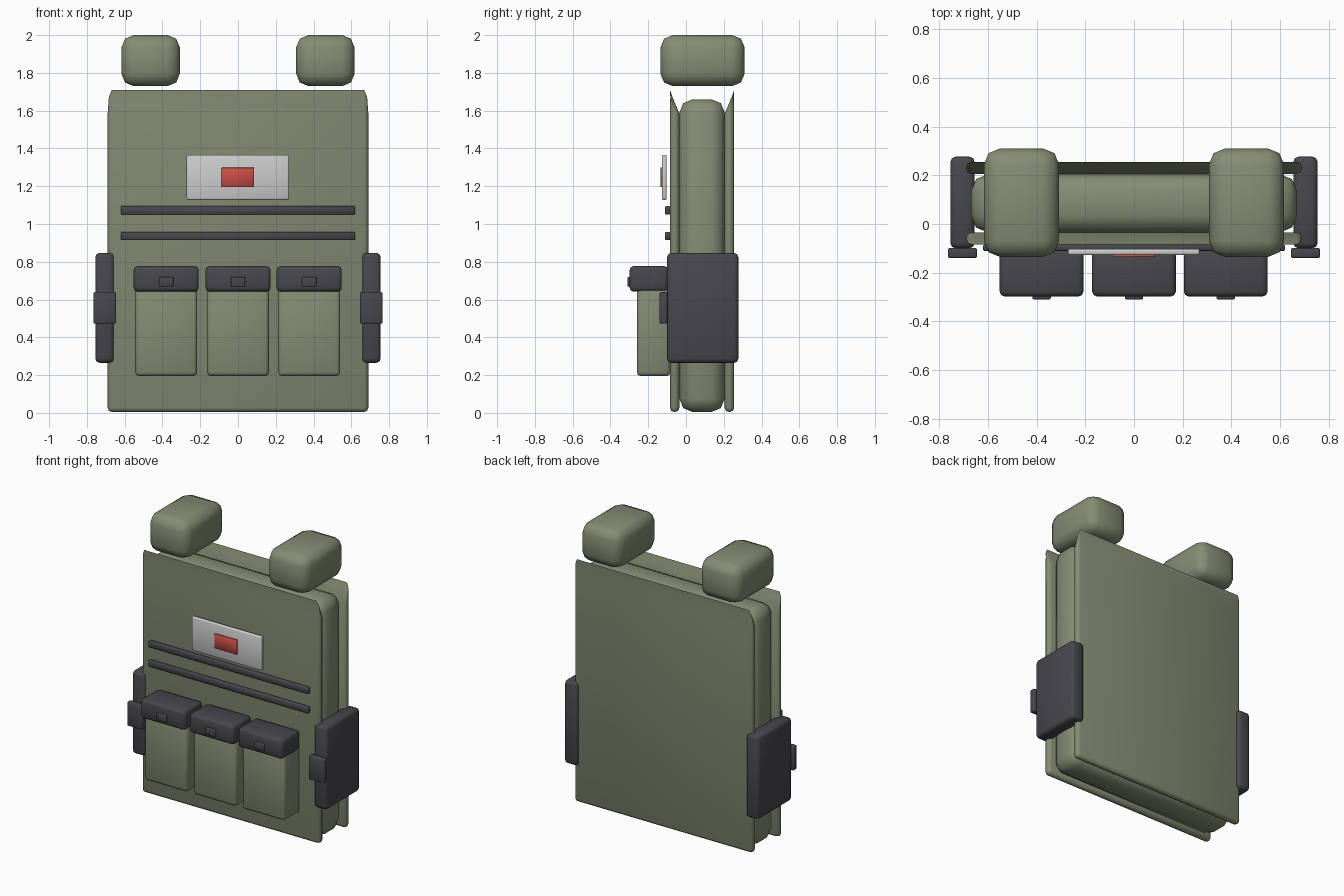
import bpy, bmesh, math

if "Cube" in bpy.data.objects:
    bpy.data.objects.remove(bpy.data.objects["Cube"])


def material(name, rgb):
    m = bpy.data.materials.new(name)
    m.diffuse_color = (*rgb, 1)
    m.use_nodes = True
    m.node_tree.nodes["Principled BSDF"].inputs["Base Color"].default_value = m.diffuse_color
    return m


OLIVE = material("olive fabric", (0.235, 0.265, 0.175))
DARK = material("dark grey gear", (0.064, 0.062, 0.072))
WHITE = material("pale grey label", (0.61, 0.61, 0.61))
RED = material("red label", (0.58, 0.075, 0.06))


def rounded_box(name, x, y, z, mat, bevel=0.0, segments=2, shape=None):
    """Box from (min, max) ranges with rounded edges and optional reshaping."""
    bm = bmesh.new()
    bmesh.ops.create_cube(bm, size=1)
    for v in bm.verts:
        v.co = [lo + (c + 0.5) * (hi - lo) for c, (lo, hi) in zip(v.co, (x, y, z))]
    if bevel:
        bmesh.ops.bevel(bm, geom=bm.edges[:], offset=bevel, segments=segments,
                        profile=0.5, affect='EDGES')
    if shape:
        for v in bm.verts:
            shape(v.co)
        bmesh.ops.remove_doubles(bm, verts=bm.verts[:], dist=0.0008)
    bmesh.ops.recalc_face_normals(bm, faces=bm.faces[:])
    mesh = bpy.data.meshes.new(name)
    bm.to_mesh(mesh)
    bm.free()
    mesh.materials.append(mat)
    ob = bpy.data.objects.new(name, mesh)
    bpy.context.collection.objects.link(ob)
    bpy.ops.object.select_all(action='DESELECT')
    ob.select_set(True)
    bpy.context.view_layer.objects.active = ob
    bpy.ops.object.shade_smooth_by_angle(angle=math.radians(50))
    return ob


# Padded core
rounded_box("padded_core", (-0.67, 0.67), (-0.035, 0.205), (0.005, 1.66), OLIVE, 0.07)

# Outer panels, with the top drawn to a thin edge on the outer side
TOP, BEVEL = 1.71, 0.022


def taper_to(outer):
    def shape(co):
        t = (co.z - (TOP - BEVEL)) / BEVEL
        if t > -0.01:
            t = min(max(t, 0), 1)
            co.z = 1.585 + t * (TOP - 1.585)
            co.y = outer + (co.y - outer) * (1 - t)
    return shape


for name, y, outer in (("front_panel", (-0.085, -0.035), -0.085),
                       ("back_panel", (0.205, 0.255), 0.255)):
    rounded_box(name, (-0.69, 0.69), y, (0.005, TOP), OLIVE, BEVEL, 2, taper_to(outer))

# Shoulder pads, side plates and their buckles
for side, s in (("left", -1), ("right", 1)):
    def span(a, b):
        return tuple(sorted((s * a, s * b)))
    rounded_box(side + "_shoulder_pad", span(0.308, 0.617), (-0.135, 0.31),
                (1.73, 2.0), OLIVE, 0.065)
    rounded_box(side + "_side_plate", span(0.655, 0.755), (-0.10, 0.277),
                (0.265, 0.847), DARK, 0.022)
    rounded_box(side + "_side_buckle", span(0.645, 0.765), (-0.14, -0.098),
                (0.472, 0.64), DARK, 0.008)

# Three front pouches with flaps and clips
for i, x in enumerate((-0.38, 0.0, 0.377)):
    n = f"_{i + 1}"
    rounded_box("pouch" + n, (x - 0.164, x + 0.164), (-0.26, -0.083),
                (0.195, 0.72), OLIVE, 0.02)
    rounded_box("pouch_flap" + n, (x - 0.172, x + 0.172), (-0.298, -0.095),
                (0.642, 0.777), DARK, 0.02)
    rounded_box("pouch_clip" + n, (x - 0.038, x + 0.038), (-0.31, -0.285),
                (0.668, 0.72), DARK, 0.006)

# Webbing straps
for name, z in (("upper_strap", 1.072), ("lower_strap", 0.936)):
    rounded_box(name, (-0.62, 0.62), (-0.11, -0.084), (z - 0.022, z + 0.022), DARK, 0.004, 1)

# Chest label with red insert
rounded_box("chest_label", (-0.272, 0.27), (-0.128, -0.102), (1.128, 1.365), WHITE, 0.008)
rounded_box("label_insert", (-0.087, 0.086), (-0.136, -0.126), (1.195, 1.298), RED, 0.002, 1)
